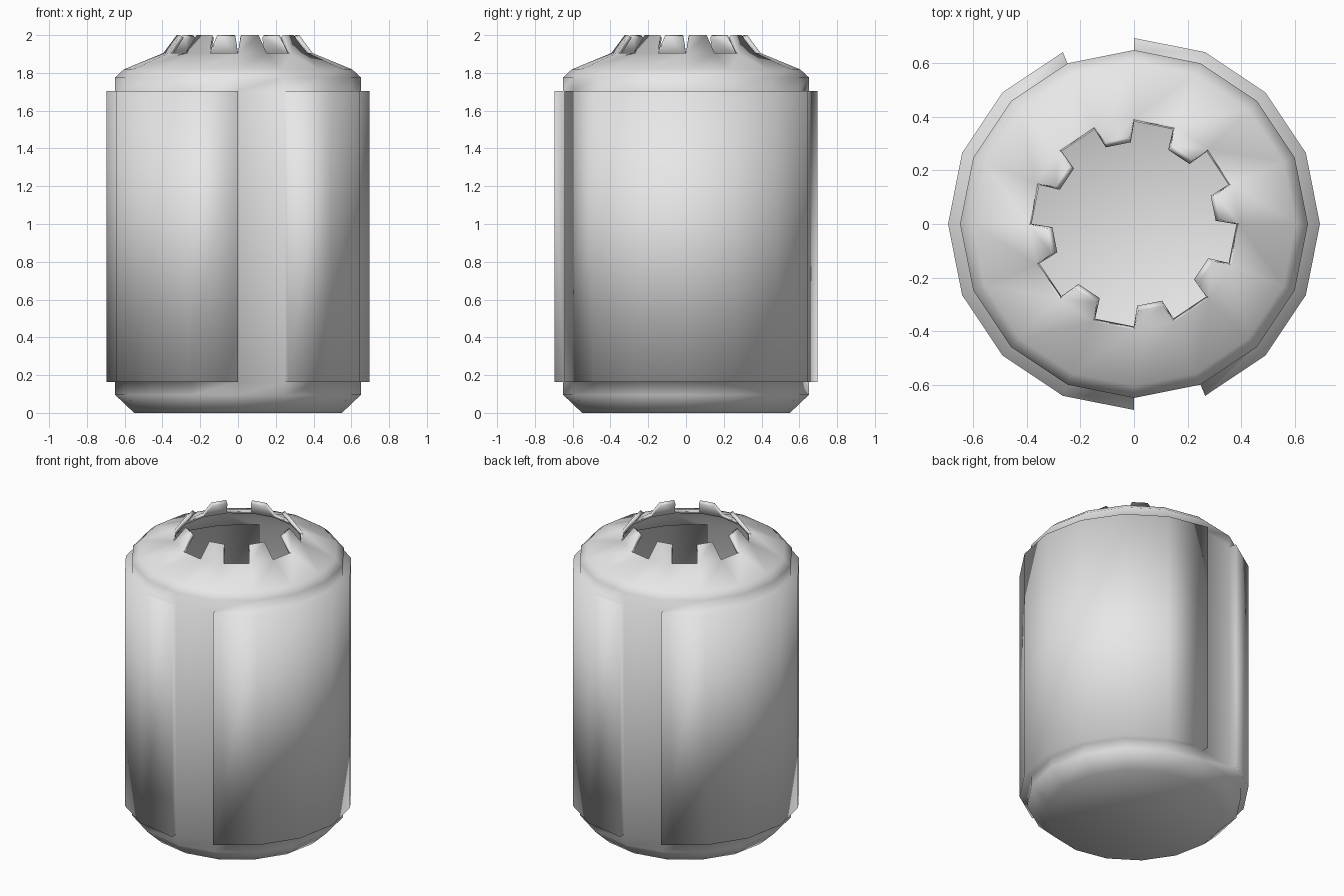
import bpy
import bmesh
from math import cos, sin, tau

cube = bpy.data.objects.get("Cube")
if cube:
    bpy.data.objects.remove(cube, do_unlink=True)

SIDES = 16
GAPS = (4, 12)          # wall panels left bare between the two wraps
LABEL_RADIUS = 0.695
# radius and height of each ring, from the base to the torn rim
PROFILE = [(0.55, 0), (0.65, 0.095), (0.65, 0.163), (0.65, 1.705),
           (0.65, 1.777), (0.605, 1.818), (0.395, 1.905)]
LOW, HIGH = 2, 3        # rings that bound the wrap

bm = bmesh.new()


def point(radius, z, step):
    a = tau * step / SIDES
    return bm.verts.new((radius * cos(a), radius * sin(a), z))


def ring(radius, z):
    return [point(radius, z, i) for i in range(SIDES)]


def panel(lower, upper, i):
    j = (i + 1) % SIDES
    bm.faces.new((lower[i], lower[j], upper[j], upper[i]))


# Can body and base
rings = [ring(r, z) for r, z in PROFILE]
bm.faces.new(rings[0][::-1])
for k in range(len(rings) - 1):
    for i in range(SIDES):
        if k != LOW or i in GAPS:
            panel(rings[k], rings[k + 1], i)

# Raised wraps, with ledges above and below
bottom, top = rings[LOW], rings[HIGH]
outer_low = ring(LABEL_RADIUS, PROFILE[LOW][1])
outer_high = ring(LABEL_RADIUS, PROFILE[HIGH][1])
for i in range(SIDES):
    if i not in GAPS:
        panel(bottom, outer_low, i)
        panel(outer_low, outer_high, i)
        panel(outer_high, top, i)

# End walls of the wraps
for g in GAPS:
    h = g + 1
    bm.faces.new((outer_high[g], outer_low[g], bottom[g], top[g]))
    bm.faces.new((outer_low[h], outer_high[h], top[h], bottom[h]))

# Tapered teeth on every second rim edge
rim = rings[-1]
for i in range(0, SIDES, 2):
    a = point(0.325, 2.0, i + 0.125)
    b = point(0.325, 2.0, i + 0.875)
    bm.faces.new((rim[i], rim[i + 1], b, a))

for f in bm.faces:
    f.smooth = True
mesh = bpy.data.meshes.new("open_can")
bm.to_mesh(mesh)
bm.free()

can = bpy.data.objects.new("open_can", mesh)
bpy.context.collection.objects.link(can)

# Thin sheet wall, growing inward
shell = can.modifiers.new("sheet_wall", "SOLIDIFY")
shell.thickness = 0.024
shell.offset = -1

# Plain grey metal
grey = bpy.data.materials.new("light_grey")
grey.use_nodes = True
colour = (0.8, 0.8, 0.8, 1)
grey.diffuse_color = colour
for node in grey.node_tree.nodes:
    if node.type == "BSDF_PRINCIPLED":
        node.inputs["Base Color"].default_value = colour
mesh.materials.append(grey)
